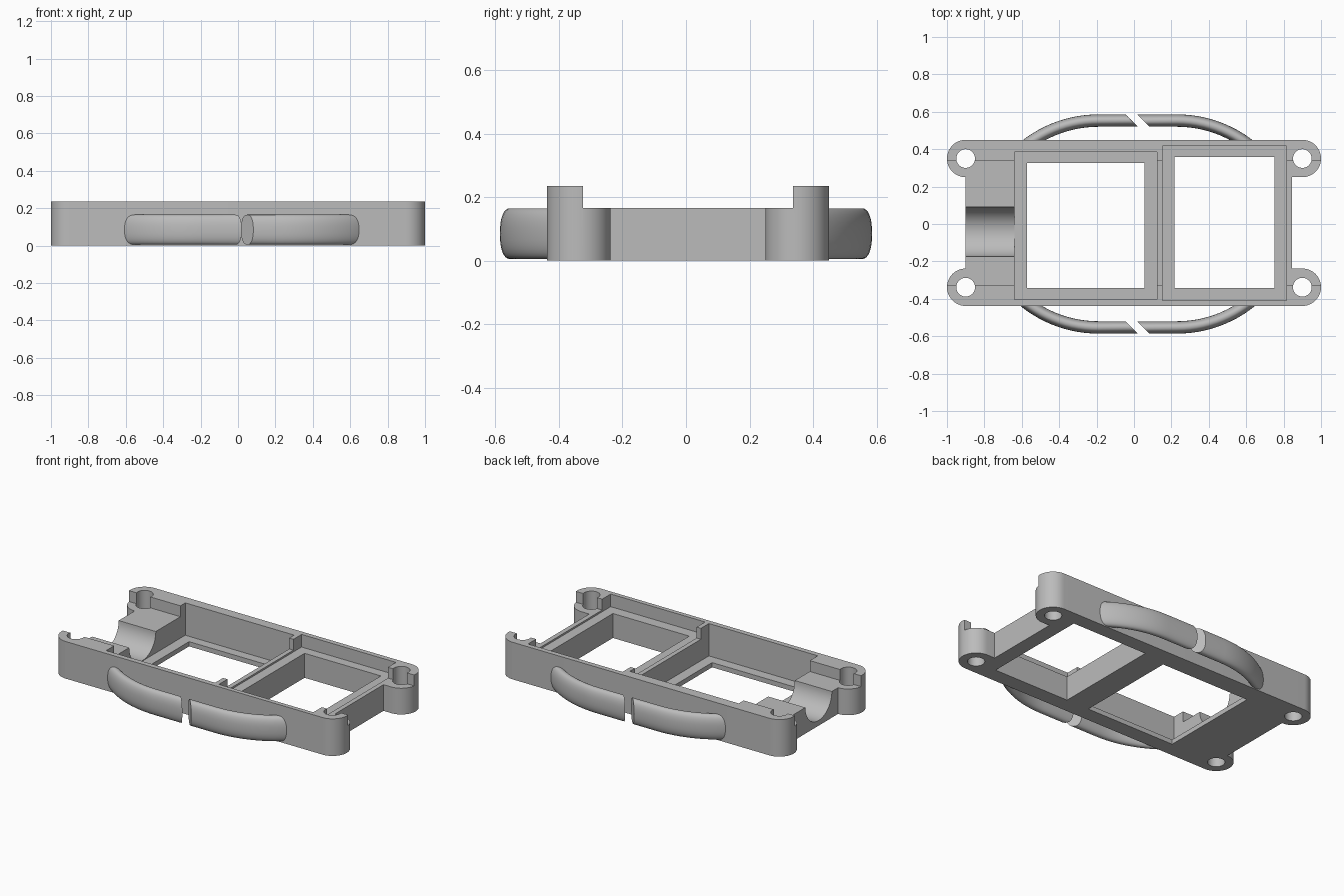
import bpy
import bmesh
import math

cube = bpy.data.objects.get("Cube")
if cube:
    bpy.data.objects.remove(cube, do_unlink=True)

# One plain grey for the whole model
grey = bpy.data.materials.new("grey_plastic")
grey.use_nodes = True
COLOUR = (0.5, 0.5, 0.5, 1)
grey.diffuse_color = COLOUR
grey.node_tree.nodes["Principled BSDF"].inputs["Base Color"].default_value = COLOUR

TOP, DECK, FLOOR, SHELF = 0.235, 0.166, 0.03, 0.155
EAR_X, EAR_R, MID_Y, EAR_Y = 0.9, 0.1, 0.006, 0.344


def make_object(name, bm):
    bmesh.ops.recalc_face_normals(bm, faces=bm.faces)
    mesh = bpy.data.meshes.new(name)
    bm.to_mesh(mesh)
    bm.free()
    obj = bpy.data.objects.new(name, mesh)
    bpy.context.collection.objects.link(obj)
    mesh.materials.append(grey)
    return obj


def prism(name, outline, z0, z1):
    bm = bmesh.new()
    face = bm.faces.new([bm.verts.new((x, y, z0)) for x, y in outline])
    geom = bmesh.ops.extrude_face_region(bm, geom=[face])["geom"]
    verts = [g for g in geom if isinstance(g, bmesh.types.BMVert)]
    bmesh.ops.translate(bm, verts=verts, vec=(0, 0, z1 - z0))
    return make_object(name, bm)


def box(x0, x1, y0, y1, z0, z1):
    return prism("cutter", [(x0, y0), (x1, y0), (x1, y1), (x0, y1)], z0, z1)


def circle(cx, cy, r, n=48):
    angles = [2 * math.pi * i / n for i in range(n)]
    return [(cx + r * math.cos(a), cy + r * math.sin(a)) for a in angles]


def cut(target, cutter):
    cutter.hide_render = True
    mod = target.modifiers.new("cut", "BOOLEAN")
    mod.operation, mod.solver, mod.object = "DIFFERENCE", "EXACT", cutter
    bpy.context.view_layer.objects.active = target
    bpy.ops.object.modifier_apply(modifier=mod.name)
    bpy.data.objects.remove(cutter, do_unlink=True)


def smooth(obj):
    bpy.ops.object.select_all(action="DESELECT")
    obj.select_set(True)
    bpy.context.view_layer.objects.active = obj
    bpy.ops.object.shade_smooth_by_angle(angle=math.radians(35))


# Frame outline: rounded screw ears at the corners, waist between them
def ear_arc(sx, sy):
    steps = [math.pi * i / 24 for i in range(25)]
    arc = [(sx * (EAR_X + EAR_R * math.sin(a)),
            MID_Y + sy * (EAR_Y - EAR_R * math.cos(a))) for a in steps]
    return arc


def side(sx, waist):
    lower, upper = ear_arc(sx, -1), ear_arc(sx, 1)
    # lower ear from its outer edge to the waist, then the upper ear
    pts = lower[::-1]
    if abs(waist) < EAR_X:
        pts += [(waist, lower[0][1]), (waist, upper[0][1])]
    return pts + upper


outline = side(1, 0.845) + side(-1, -EAR_X)[::-1]
frame = prism("frame", outline, 0, TOP)

# Lower deck between the raised side lips
cut(frame, box(-1.2, 1.2, -0.325, 0.337, DECK, 0.4))
# Deep pocket with a ledge, and its through opening
cut(frame, box(-0.64, 0.123, -0.405, 0.386, FLOOR, 0.4))
cut(frame, box(-0.572, 0.056, -0.341, 0.327, -0.1, 0.3))
# Shallow recess and its through opening
cut(frame, box(0.153, 0.815, -0.41, 0.418, SHELF, 0.4))
cut(frame, box(0.216, 0.751, -0.341, 0.358, -0.1, 0.3))
# Screw holes
for sx in (-1, 1):
    for sy in (-1, 1):
        cut(frame, prism("cutter", circle(sx * EAR_X, MID_Y + sy * EAR_Y, 0.05), -0.1, 0.4))
# Round cable channel through the end block
channel = prism("cutter", circle(0, 0, 0.133, 64), -0.2, 0.2)
channel.rotation_euler = (0, math.pi / 2, 0)
channel.location = (-0.81, -0.042, DECK)
bpy.context.view_layer.update()
cut(frame, channel)
smooth(frame)


# Side loops: oval bar sweeping out of the wall, split by a slanted gap
def half_loop(name, sx, sy):
    cy, bend, n = 0.553, 0.63, 32
    gap_x = 0.018 + sx * 0.031
    straight = 0.02 + sx * 0.21
    path = [(gap_x, cy, 0, True), (straight, cy, 0, False)]
    for i in range(1, 17):
        a = 0.9 * i / 16
        path.append((straight + sx * bend * math.sin(a), cy - bend * (1 - math.cos(a)), a, False))
    bm = bmesh.new()
    rings = []
    for x, y, a, slanted in path:
        ring = []
        for k in range(n):
            t = 2 * math.pi * k / n
            c, s = math.cos(t), math.sin(t)
            d = 0.033 * math.copysign(abs(c) ** 0.85, c)
            h = 0.08 * math.copysign(abs(s) ** 0.85, s)
            px = x - sy * d if slanted else x + sx * d * math.sin(a)
            ring.append(bm.verts.new((px, sy * (y + d * math.cos(a)), 0.085 + h)))
        rings.append(ring)
    for r0, r1 in zip(rings, rings[1:]):
        for k in range(n):
            j = (k + 1) % n
            bm.faces.new((r0[k], r0[j], r1[j], r1[k]))
    bm.faces.new(rings[0])
    bm.faces.new(rings[-1])
    # trim the hidden end just inside the wall
    wall = MID_Y + sy * 0.434
    bmesh.ops.bisect_plane(bm, geom=bm.verts[:] + bm.edges[:] + bm.faces[:],
                           plane_co=(0, wall, 0), plane_no=(0, sy, 0), clear_inner=True)
    bmesh.ops.holes_fill(bm, edges=[e for e in bm.edges if e.is_boundary])
    smooth(make_object(name, bm))


for sy, end in ((-1, "front"), (1, "back")):
    for sx, hand in ((-1, "right"), (1, "left")):
        half_loop(f"{end}_loop_{hand}", sx, sy)
